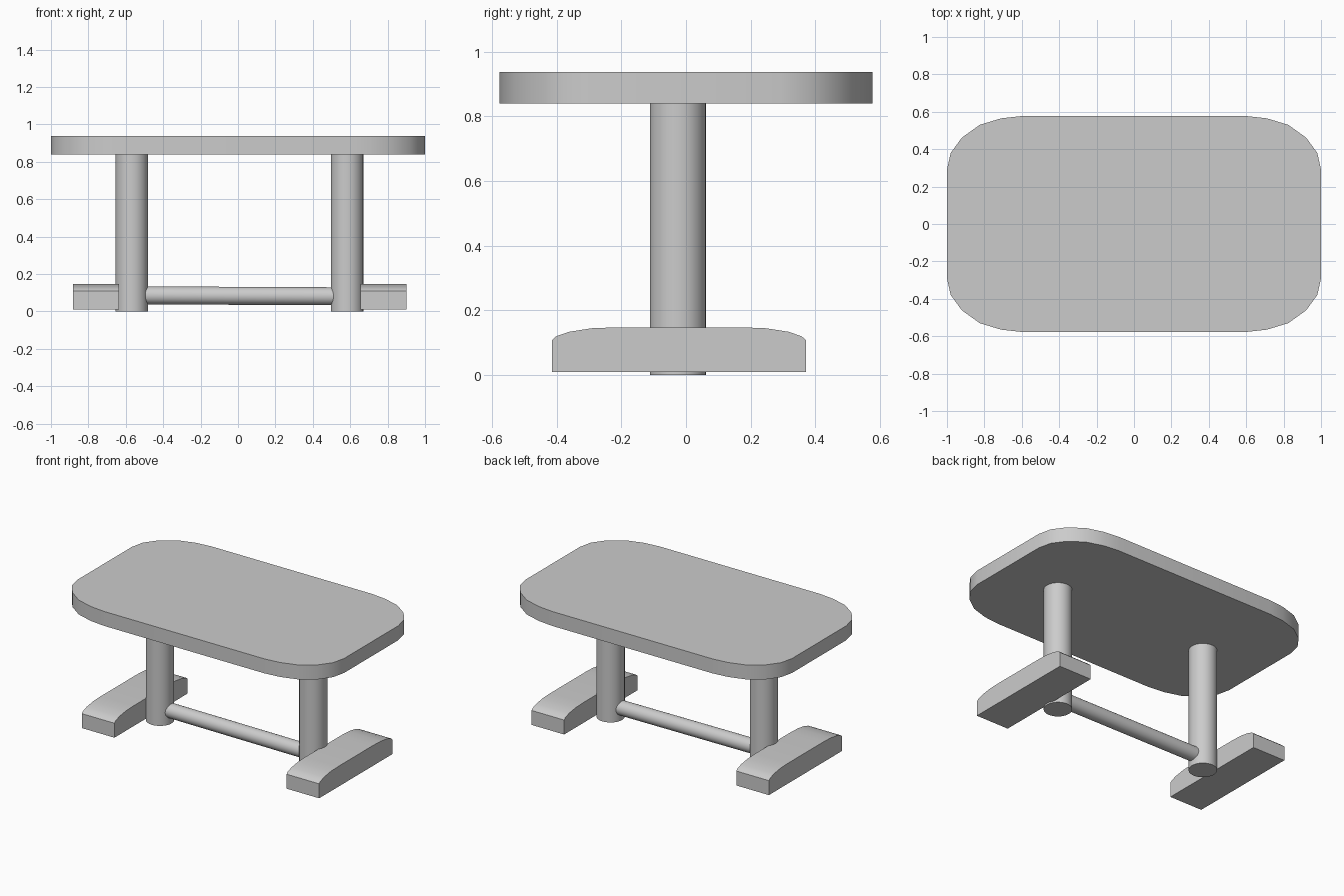
import bpy, bmesh
from mathutils import Vector

if "Cube" in bpy.data.objects:
    bpy.data.objects.remove(bpy.data.objects["Cube"])


def finish(name, bm):
    bmesh.ops.recalc_face_normals(bm, faces=bm.faces)
    mesh = bpy.data.meshes.new(name)
    bm.to_mesh(mesh)
    bm.free()
    obj = bpy.data.objects.new(name, mesh)
    bpy.context.collection.objects.link(obj)
    bpy.ops.object.select_all(action='DESELECT')
    bpy.context.view_layer.objects.active = obj
    obj.select_set(True)
    bpy.ops.object.shade_smooth_by_angle(angle=0.6)
    return obj


def prism(name, outline, offset):
    bm = bmesh.new()
    face = bm.faces.new([bm.verts.new(p) for p in outline])
    new = bmesh.ops.extrude_face_region(bm, geom=[face], use_keep_orig=True)
    verts = [g for g in new["geom"] if isinstance(g, bmesh.types.BMVert)]
    bmesh.ops.translate(bm, verts=verts, vec=offset)
    return finish(name, bm)


def rod(name, a, b, radius, sides=32):
    a, b = Vector(a), Vector(b)
    bm = bmesh.new()
    bmesh.ops.create_cone(bm, cap_ends=True, segments=sides, radius1=radius,
                          radius2=radius, depth=(b - a).length)
    obj = finish(name, bm)
    obj.location = (a + b) / 2
    obj.rotation_euler = (b - a).to_track_quat('Z', 'Y').to_euler()
    return obj


# Table top: one rounded corner mirrored into four
corner = [(1, .29), (.98, .38), (.92, .462), (.825, .53), (.71, .565), (.6, .577)]
half = corner + [(-x, y) for x, y in reversed(corner)]
outline = half + [(-x, -y) for x, y in half]
prism("table_top", [(x, y, .84) for x, y in outline], (0, 0, .098))

# Round legs
LEG_Y = -.025
for side, x in (("left", -.568), ("right", .583)):
    rod(side + "_leg", (x, LEG_Y, 0), (x, LEG_Y, .845), .087)

# Feet with arched upper ends
FOOT_Y = -.022
arch = [(.393, .01), (.393, .108), (.38, .12), (.34, .134), (.27, .145), (.19, .148)]
profile = arch + [(-y, z) for y, z in reversed(arch)]
for side, x in (("left", -.882), ("right", .655)):
    prism(side + "_foot", [(x, y + FOOT_Y, z) for y, z in profile], (.245, 0, 0))

# Stretcher between the legs
rod("stretcher", (-.53, LEG_Y, .086), (.545, LEG_Y, .081), .048)
